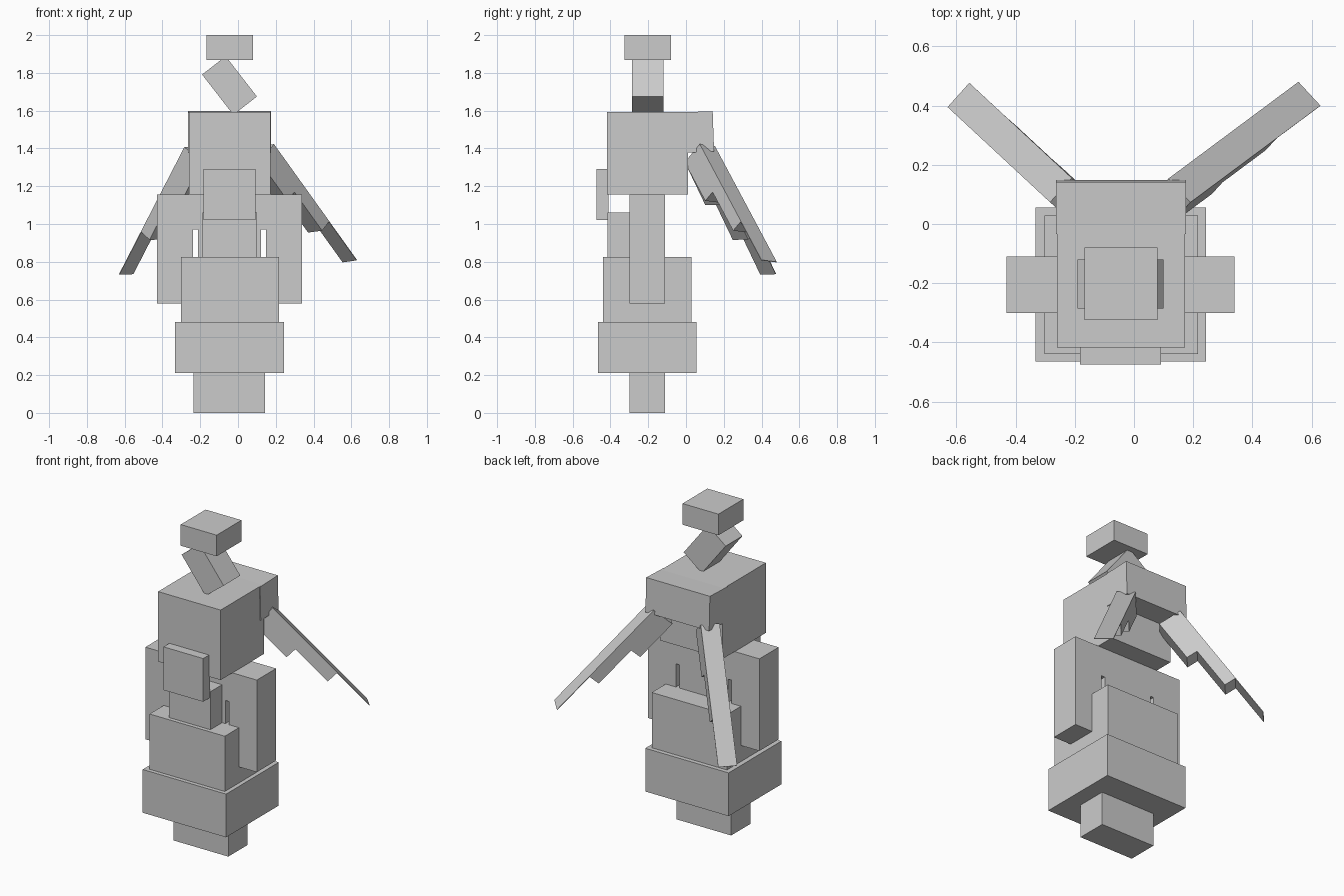
import bpy
import bmesh
from mathutils import Vector, Matrix

cube = bpy.data.objects.get("Cube")
if cube:
    bpy.data.objects.remove(cube, do_unlink=True)

grey = bpy.data.materials.new("plain_grey")
grey.use_nodes = True
colour = (0.6, 0.6, 0.6, 1)
grey.diffuse_color = colour
grey.node_tree.nodes["Principled BSDF"].inputs["Base Color"].default_value = colour


def add_object(name, bm):
    bmesh.ops.recalc_face_normals(bm, faces=bm.faces)
    mesh = bpy.data.meshes.new(name)
    bm.to_mesh(mesh)
    bm.free()
    mesh.materials.append(grey)
    obj = bpy.data.objects.new(name, mesh)
    bpy.context.collection.objects.link(obj)
    return obj


def box(name, x, y, z, tilt=0, axis='Y'):
    """Box from its x, y and z ranges, turned about its own centre."""
    bm = bmesh.new()
    centre = Vector([(a + b) / 2 for a, b in (x, y, z)])
    size = [b - a for a, b in (x, y, z)]
    matrix = (Matrix.Translation(centre) @ Matrix.Rotation(tilt, 4, axis)
              @ Matrix.Diagonal((*size, 1)))
    bmesh.ops.create_cube(bm, size=1, matrix=matrix)
    return add_object(name, bm)


def wing(name, tip, along, across, side):
    """Three-step wedge hanging back from the outer corner of its tip."""
    tip = Vector(tip)
    along = Vector(along).normalized()
    across = Vector(across)
    across = (across - along * across.dot(along)).normalized()
    under = along.cross(across).normalized() * side
    step, width = 0.274, 0.11
    depths = (0.004, 0.075, 0.145)
    profile = [(0, 0)]
    for i, depth in enumerate(depths):
        profile += [(i * step, depth), ((i + 1) * step, depth)]
    profile.append((3 * step, 0))
    bm = bmesh.new()
    face = bm.faces.new([bm.verts.new(tip - along * d + under * t) for d, t in profile])
    extruded = bmesh.ops.extrude_face_region(bm, geom=[face])
    verts = [v for v in extruded["geom"] if isinstance(v, bmesh.types.BMVert)]
    bmesh.ops.translate(bm, verts=verts, vec=-across * width)
    return add_object(name, bm)


# Base and skirt
box("foot", (-0.235, 0.143), (-0.30, -0.11), (0, 0.22))
box("skirt_lower", (-0.333, 0.243), (-0.465, 0.055), (0.21, 0.48))
box("skirt_upper", (-0.303, 0.217), (-0.44, 0.028), (0.475, 0.825))

# Waist, joined to the arms by a shoulder bar that leaves two slits
middle = (-0.30, -0.11)
box("waist", (-0.213, 0.123), middle, (0.80, 1.15))
box("shoulder_bar", (-0.42, 0.33), middle, (0.97, 1.155))
box("right_arm", (-0.43, -0.237), middle, (0.58, 1.155))
box("left_arm", (0.147, 0.34), middle, (0.58, 1.155))
box("belly", (-0.187, 0.10), (-0.415, -0.29), (0.82, 1.062))

# Torso
box("torso", (-0.26, 0.172), (-0.417, 0.01), (1.155, 1.592))
box("chest_plate", (-0.182, 0.092), (-0.475, -0.41), (1.02, 1.29))
box("upper_back", (-0.264, 0.176), (-0.03, 0.145), (1.38, 1.594), 0.035, 'X')

# Neck and head
box("neck", (-0.124, 0.034), (-0.285, -0.12), (1.598, 1.868), -0.66)
box("head", (-0.168, 0.08), (-0.325, -0.08), (1.868, 2.0))

# Wings
wing("left_wing", (0.63, 0.40, 0.81), (0.535, 0.398, -0.746), (0.68, -0.73, 0.09), 1)
wing("right_wing", (-0.63, 0.395, 0.735), (-0.421, 0.391, -0.818), (-0.66, -0.75, 0), -1)
